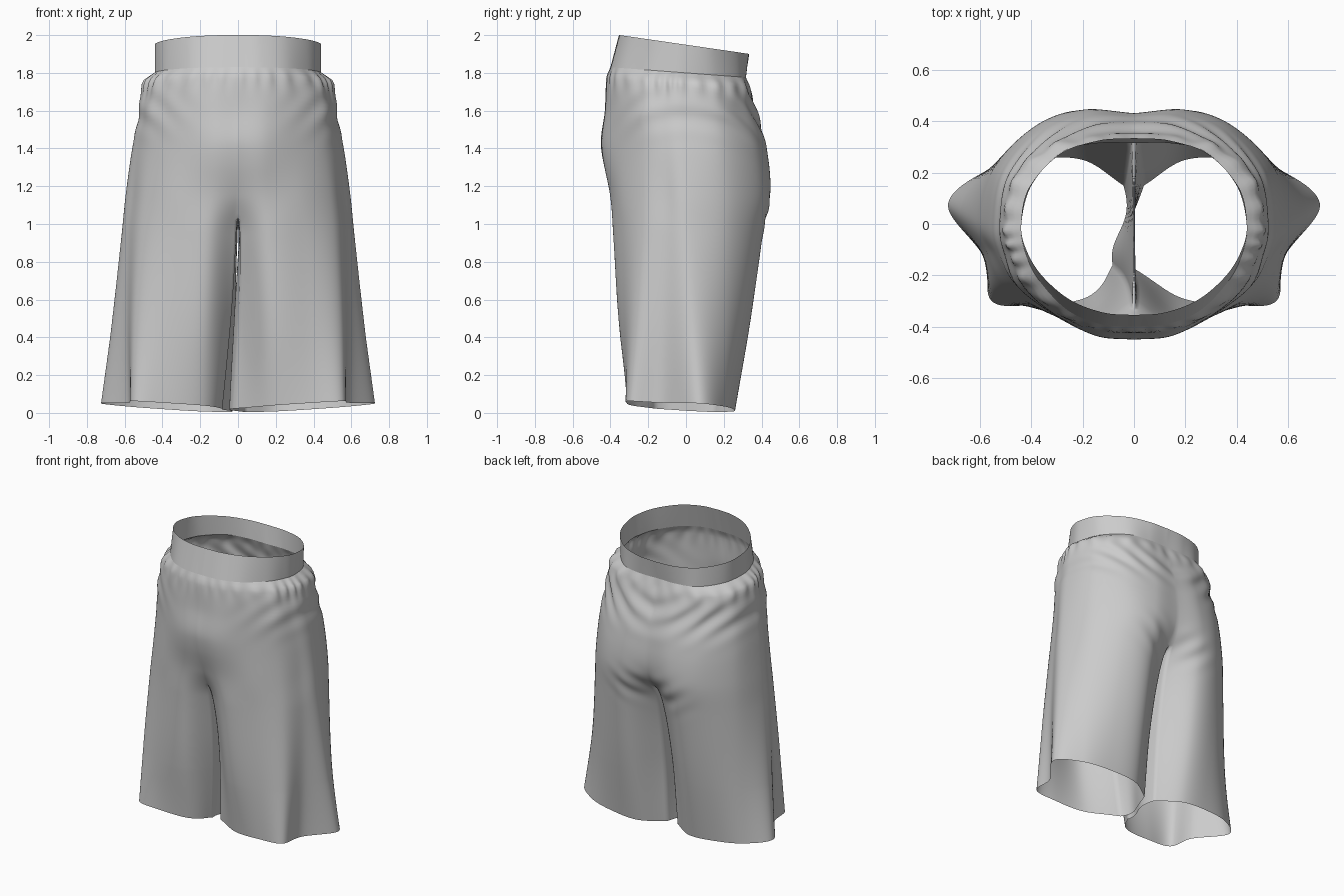
import bpy, bmesh, math

if "Cube" in bpy.data.objects:
    bpy.data.objects.remove(bpy.data.objects["Cube"])

# Half outlines (x, y) running front centre -> side -> back centre
BAND_TOP = [(0, -.355), (.12, -.345), (.25, -.295), (.36, -.2), (.42, -.1),
            (.44, 0), (.41, .14), (.29, .27), (.14, .325), (0, .335)]
BAND_LOW = [(0, -.40), (.13, -.39), (.26, -.335), (.37, -.22), (.42, -.12),
            (.44, -.01), (.40, .15), (.28, .28), (.14, .315), (0, .315)]
HIPS = [
    (1.75, [(0, -.42), (.14, -.405), (.28, -.35), (.41, -.24), (.465, -.13),
            (.50, -.02), (.46, .17), (.32, .30), (.15, .335), (0, .33)]),
    (1.58, [(0, -.43), (.15, -.42), (.31, -.35), (.45, -.24), (.50, -.13),
            (.525, -.01), (.49, .18), (.35, .32), (.17, .38), (0, .375)]),
    (1.40, [(0, -.45), (.15, -.435), (.32, -.35), (.46, -.24), (.53, -.12),
            (.56, 0), (.52, .20), (.37, .36), (.18, .425), (0, .42)]),
    (1.15, [(0, -.385), (.15, -.40), (.34, -.345), (.49, -.235), (.555, -.11),
            (.595, .01), (.54, .22), (.38, .385), (.20, .445), (0, .42)]),
]
LEGS = [
    (.95, [(.01, -.30), (.16, -.385), (.36, -.335), (.51, -.24), (.575, -.11),
           (.615, .02), (.55, .22), (.39, .365), (.20, .405), (.015, .30)]),
    (.50, [(.02, -.21), (.17, -.35), (.38, -.33), (.54, -.265), (.59, -.12),
           (.665, .04), (.57, .21), (.40, .315), (.20, .335), (.03, .20)]),
    (.00, [(.03, -.16), (.18, -.285), (.39, -.315), (.555, -.30), (.585, -.13),
           (.725, .07), (.59, .20), (.40, .25), (.20, .25), (.04, .15)]),
]
LEVELS = [(1.80, BAND_LOW)] + HIPS + LEGS
N, M, ROWS = 110, 20, 90          # outer columns, inner-leg columns, rows
CROTCH = 38                       # row where the legs split


def spline(ts, vals, t):
    """Cubic interpolation of 2D points with uneven knots."""
    n = len(ts)
    i = max(k for k in range(n - 1) if ts[k] <= t + 1e-9)
    h = ts[i + 1] - ts[i]
    s = (t - ts[i]) / h

    def slope(k, a):
        lo, hi = max(k - 1, 0), min(k + 1, n - 1)
        return (vals[hi][a] - vals[lo][a]) / (ts[hi] - ts[lo])
    return tuple((2*s**3 - 3*s*s + 1) * vals[i][a] + (s**3 - 2*s*s + s) * h * slope(i, a)
                 + (3*s*s - 2*s**3) * vals[i + 1][a] + (s**3 - s*s) * h * slope(i + 1, a)
                 for a in (0, 1))


def around(ctrl, count):
    ts = list(range(len(ctrl)))
    return [spline(ts, ctrl, (len(ctrl) - 1) * j / count) for j in range(count + 1)]


def bell(v, mid, width):
    return math.exp(-((v - mid) / width) ** 2)


def wrinkle(x, y, z, u):
    """Outward push for waist gathers and V-shaped drape folds."""
    if z > 1.795:
        return 0
    side = min(1, abs(x) / .45)
    edge = min(1, (1.80 - z) / .05)
    gather = (.003 + .005 * side) * math.sin(95 * u + 2 * math.sin(11 * u)) * bell(z, 1.77, .07)
    back = min(1, max(0, (y + .15) / .35))
    v = z - .75 * abs(x)
    drape = .008 * max(back, .6 * side**3) * math.sin(38 * v + 1.5 * math.sin(9 * x)) * bell(z, 1.60, .12)
    under = .007 * back * math.sin(42 * v) * bell(z, 1.03, .10) * bell(abs(x), .14, .12)
    return edge * (gather + drape) + under


def finish(name, bm):
    bmesh.ops.remove_doubles(bm, verts=bm.verts, dist=1e-4)
    bmesh.ops.recalc_face_normals(bm, faces=bm.faces)
    me = bpy.data.meshes.new(name)
    bm.to_mesh(me)
    bm.free()
    for p in me.polygons:
        p.use_smooth = True
    ob = bpy.data.objects.new(name, me)
    bpy.context.collection.objects.link(ob)


def skin(bm, grid):
    for a, b in zip(grid, grid[1:]):
        for j in range(len(a) - 1):
            bm.faces.new((a[j], a[j + 1], b[j + 1], b[j]))


# Shorts body: hips and two legs, with inner-leg panels below the crotch
bm = bmesh.new()
ts = [-z for z, _ in LEVELS]
for sgn in (-1, 1):
    outer, inner = [], []
    for r in range(ROWS + 1):
        z = 1.80 * (1 - r / ROWS)
        ctrl = [spline(ts, [ring[k] for _, ring in LEVELS], -z) for k in range(10)]
        low = max(0, 1 - z / .95)

        def place(x, y, zz):
            # waist tilt, hem slope, and the inner legs pressed together off centre
            up = min(1, max(0, (z - 1.3) / .5))
            hem = max(0, 1 - z / .4)
            zz += -.075 * y * up + hem * (.011 + .06 * x - .06 * y)
            sway = -.07 * low * max(0, 1 - x / .25) * bell(y, -.11, .13)
            return bm.verts.new((sgn * x + sway, y, zz))

        pts = around(ctrl, N)
        row = []
        for j, (x, y) in enumerate(pts):
            if r <= CROTCH and j in (0, N):
                x = 0
            d = wrinkle(x, y, z, j / N)
            l = math.hypot(x, y)
            row.append(place(x * (1 + d / l), y * (1 + d / l), z))
        outer.append(row)
        if r >= CROTCH:
            (fx, fy), (bx, by) = pts[0], pts[N]
            line = [row[0]]
            for k in range(1, M):
                u = k / M
                s = math.sin(math.pi * u)
                x = 0 if r == CROTCH else (fx + (bx - fx) * u) * (1 - .7 * s)
                dip = .06 * s * max(0, 1 - (1.04 - z) / .5)
                line.append(place(x, fy + (by - fy) * u, z - dip))
            inner.append(line + [row[N]])
    skin(bm, outer)
    skin(bm, inner)
finish("shorts_body", bm)

# Waistband: plain tilted strip
bm = bmesh.new()
lo, hi = around(BAND_LOW, N), around(BAND_TOP, N)
for sgn in (-1, 1):
    grid = []
    for i in range(7):
        t = i / 6
        line = []
        for (x0, y0), (x1, y1) in zip(lo, hi):
            z0, z1 = 1.80 - .075 * y0, 1.949 - .145 * y1
            line.append(bm.verts.new((sgn * (x0 + (x1 - x0) * t), y0 + (y1 - y0) * t, z0 + (z1 - z0) * t)))
        grid.append(line)
    skin(bm, grid)
finish("waistband", bm)
